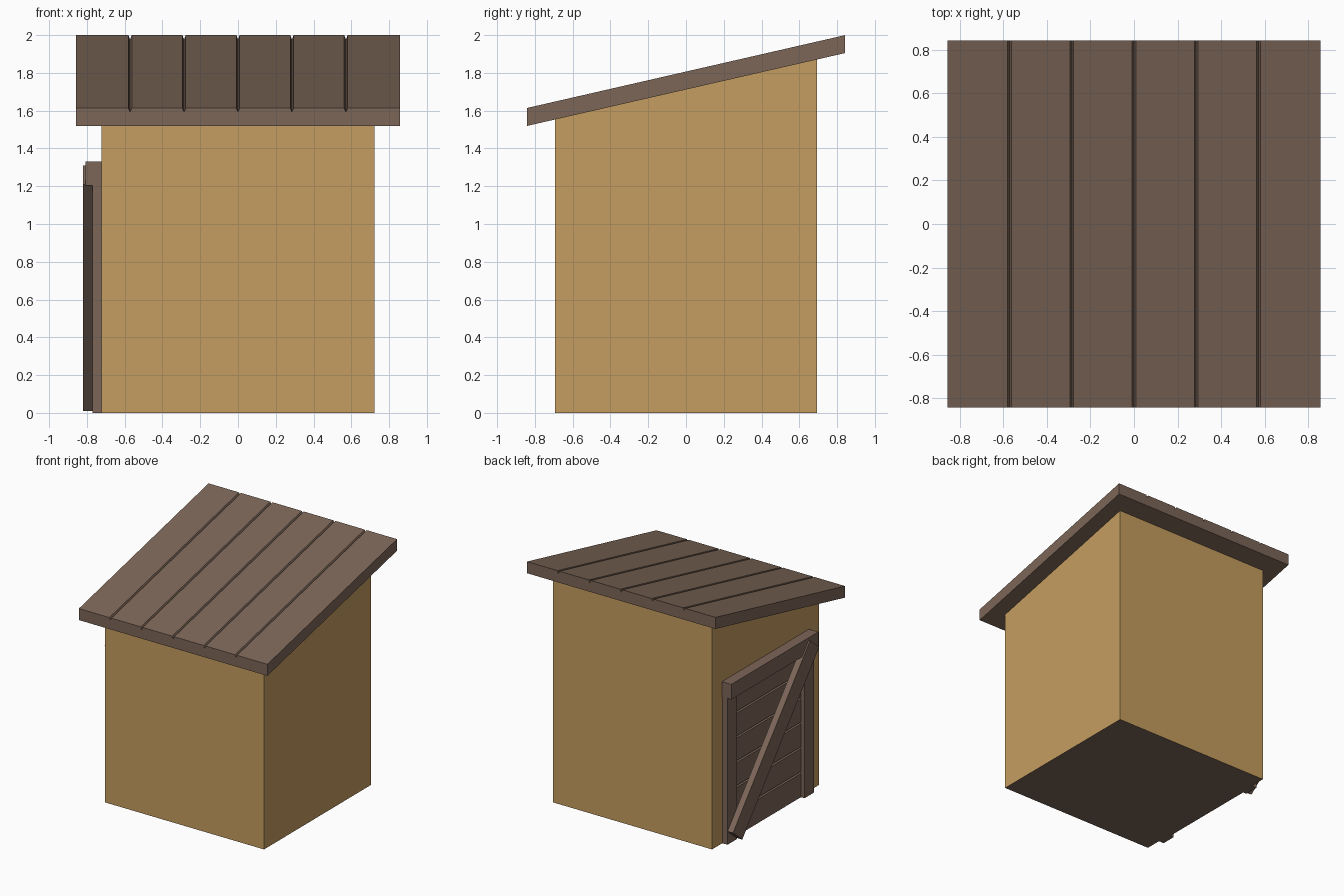
import bpy
import bmesh
from mathutils import Vector

if "Cube" in bpy.data.objects:
    bpy.data.objects.remove(bpy.data.objects["Cube"], do_unlink=True)


def material(name, rgb):
    m = bpy.data.materials.new(name)
    m.use_nodes = True
    m.diffuse_color = (*rgb, 1)
    m.node_tree.nodes["Principled BSDF"].inputs["Base Color"].default_value = (*rgb, 1)
    return m


TAN = material("tan wall", (0.56, 0.34, 0.117))
BROWN = material("brown timber", (0.202, 0.133, 0.098))


def prism(name, outline, offset, mats):
    """Closed outline of 3D points, swept along offset."""
    bm = bmesh.new()
    base = bm.faces.new([bm.verts.new(p) for p in outline])
    swept = bmesh.ops.extrude_face_region(bm, geom=[base], use_keep_orig=True)["geom"]
    bmesh.ops.translate(bm, vec=Vector(offset),
                        verts=[v for v in swept if isinstance(v, bmesh.types.BMVert)])
    bmesh.ops.recalc_face_normals(bm, faces=bm.faces)
    mesh = bpy.data.meshes.new(name)
    bm.to_mesh(mesh)
    bm.free()
    for m in mats:
        mesh.materials.append(m)
    obj = bpy.data.objects.new(name, mesh)
    bpy.context.collection.objects.link(obj)
    return obj


def box(name, x, y, z):
    outline = [(x[0], y[0], z[0]), (x[0], y[1], z[0]), (x[0], y[1], z[1]), (x[0], y[0], z[1])]
    return prism(name, outline, (x[1] - x[0], 0, 0), [BROWN])


def grooved_line(start, end, count, half_width, depth):
    """(position, height) pairs along planks with V grooves between them."""
    step = (end - start) / count
    pts = [(start, 0)]
    for i in range(1, count):
        c = start + i * step
        pts += [(c - half_width, 0), (c, -depth), (c + half_width, 0)]
    return pts + [(end, 0)]


# Walls with a sloping top and a timber floor underneath
SLOPE = 0.229
WALL_X, WALL_Y, ROOF_X, ROOF_Y = 0.723, 0.694, 0.857, 0.842


def underside(y):
    return 1.712 + SLOPE * y


walls = prism("walls",
              [(-WALL_X, -WALL_Y, 0), (-WALL_X, WALL_Y, 0),
               (-WALL_X, WALL_Y, underside(WALL_Y) + 0.005),
               (-WALL_X, -WALL_Y, underside(-WALL_Y) + 0.005)],
              (2 * WALL_X, 0, 0), [TAN, BROWN])
for face in walls.data.polygons:
    face.material_index = 1 if face.normal.z < -0.5 else 0

# Planked lean-to roof, low at the front
low = underside(-ROOF_Y)
top = [(x, -ROOF_Y, low + 0.095 + h)
       for x, h in grooved_line(-ROOF_X, ROOF_X, 6, 0.009, 0.022)]
prism("roof", top + [(ROOF_X, -ROOF_Y, low), (-ROOF_X, -ROOF_Y, low)],
      (0, 2 * ROOF_Y, 2 * ROOF_Y * SLOPE), [BROWN])

# Door of horizontal planks on the side wall
planks = [(-0.737 - h, -0.46, z) for z, h in grooved_line(0, 1.22, 6, 0.008, 0.012)]
prism("door_planks", planks + [(-0.715, -0.46, 1.22), (-0.715, -0.46, 0)],
      (0, 0.92, 0), [BROWN])

# Door frame
for side, label in ((-1, "front"), (1, "back")):
    box(f"door_post_{label}", (-0.77, -0.715), sorted((side * 0.44, side * 0.56)), (0, 1.21))
box("door_lintel", (-0.808, -0.715), (-0.565, 0.565), (1.205, 1.33))

# Diagonal brace across the door
prism("door_brace",
      [(-0.82, 0.44, 0.01), (-0.82, 0.56, 0.11), (-0.82, -0.44, 1.31), (-0.82, -0.56, 1.21)],
      (0.052, 0, 0), [BROWN])
